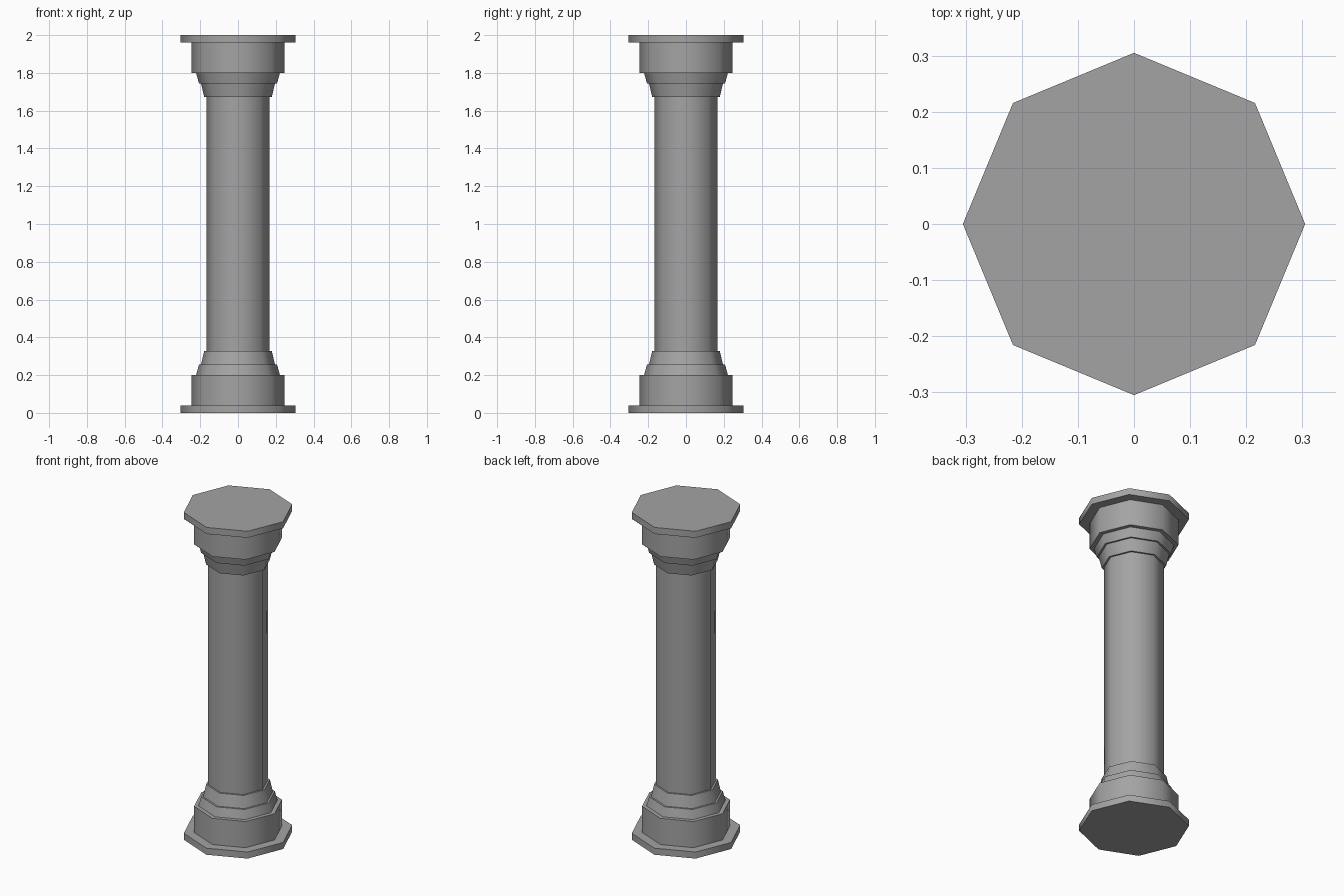
import bpy
import bmesh
from math import cos, sin, tau, radians

SIDES = 8
HEIGHT = 2.0

cube = bpy.data.objects.get("Cube")
if cube:
    bpy.data.objects.remove(cube, do_unlink=True)

stone = bpy.data.materials.new("grey stone")
stone.use_nodes = True
colour = (0.37, 0.37, 0.37, 1)
stone.diffuse_color = colour
stone.node_tree.nodes["Principled BSDF"].inputs["Base Color"].default_value = colour


def turned_part(name, profile):
    """Sweep a (radius, height) profile around z and close both ends."""
    bm = bmesh.new()
    rings = [[bm.verts.new((r * cos(tau * i / SIDES), r * sin(tau * i / SIDES), z))
              for i in range(SIDES)] for r, z in profile]
    for low, high in zip(rings, rings[1:]):
        for i in range(SIDES):
            j = (i + 1) % SIDES
            bm.faces.new((low[i], low[j], high[j], high[i]))
    bm.faces.new(rings[0])
    bm.faces.new(rings[-1])
    bmesh.ops.recalc_face_normals(bm, faces=bm.faces)
    mesh = bpy.data.meshes.new(name)
    bm.to_mesh(mesh)
    bm.free()
    mesh.materials.append(stone)
    obj = bpy.data.objects.new(name, mesh)
    bpy.context.collection.objects.link(obj)
    # Soft around the column, crisp at every ledge
    bpy.ops.object.select_all(action="DESELECT")
    obj.select_set(True)
    bpy.context.view_layer.objects.active = obj
    bpy.ops.object.shade_smooth_by_angle(angle=radians(50))
    return obj


# Slab, drum and two tapered collars, from the ground up
foot = [(0.305, 0), (0.305, 0.04),
        (0.247, 0.04), (0.247, 0.2),
        (0.222, 0.2), (0.207, 0.255),
        (0.196, 0.255), (0.179, 0.328)]

turned_part("base", foot)
turned_part("capital", [(r, HEIGHT - z) for r, z in foot])

# Straight shaft between the collars
turned_part("shaft", [(0.168, 0.32), (0.168, HEIGHT - 0.32)])
